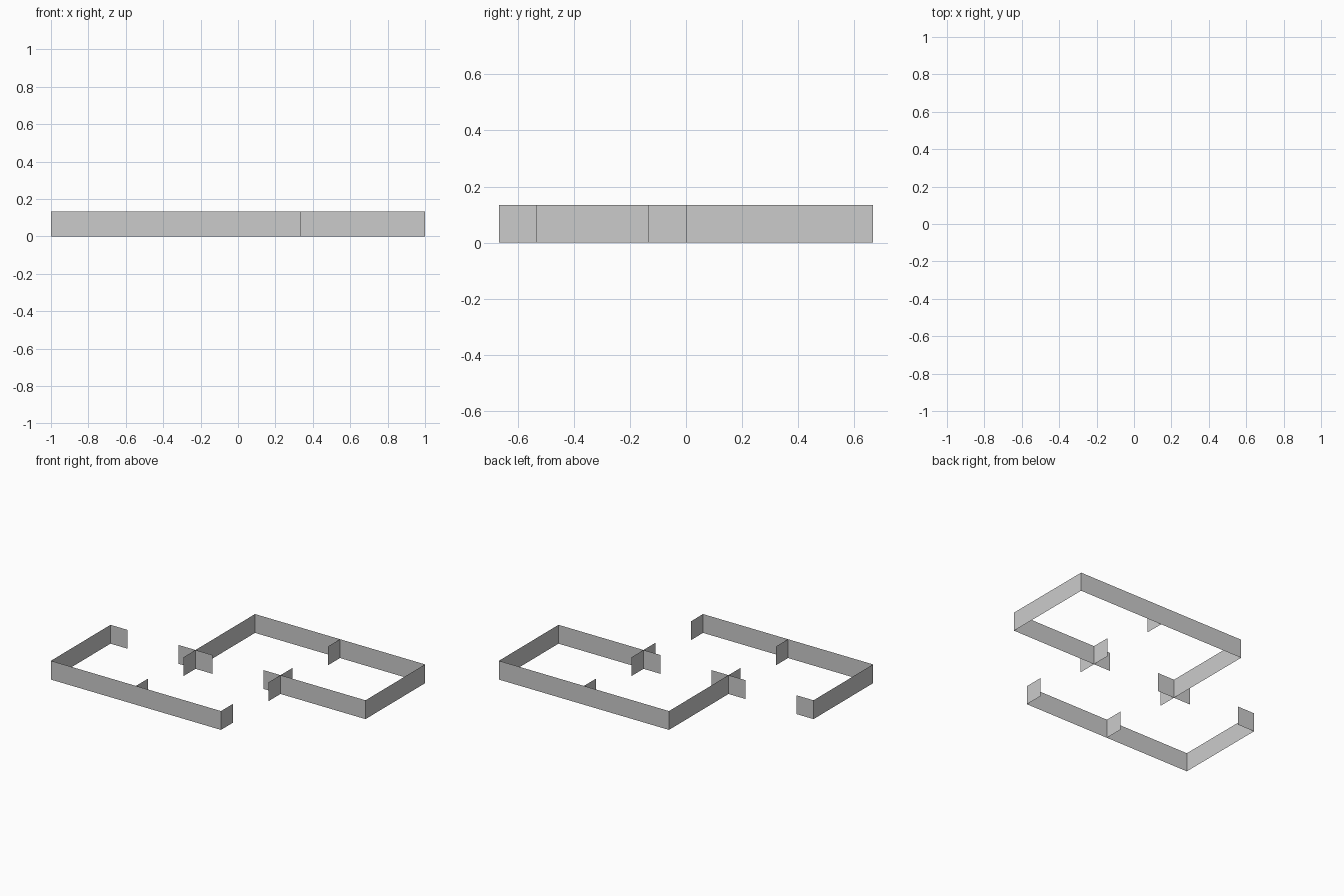
import bpy

if "Cube" in bpy.data.objects:
    bpy.data.objects.remove(bpy.data.objects["Cube"])

U = 2 / 15          # plan module, also the wall height
X, Y, M = 1.0, 5 * U, 2.5 * U   # outer half sizes and inner grid line


def wall(name, *plan):
    """Thin upright wall following a polyline in plan."""
    n = len(plan)
    verts = [(x, y, z) for z in (0, U) for x, y in plan]
    faces = [(i, i + 1, n + i + 1, n + i) for i in range(n - 1)]
    mesh = bpy.data.meshes.new(name)
    mesh.from_pydata(verts, [], faces)
    obj = bpy.data.objects.new(name, mesh)
    bpy.context.collection.objects.link(obj)


# Front left room: end stub, left wall, front wall, end stub
wall("front_left_walls", (-X + U, 0), (-X, 0), (-X, -Y), (M, -Y), (M, -Y + U))

# Back right room: partition, back wall, right wall, middle wall past the crossing
wall("back_right_walls", (-M, -U), (-M, Y), (X, Y), (X, 0), (M - U, 0))

# Short pieces crossing the inner wall ends
wall("left_cross_wall", (-M - U, 0), (-M + U, 0))
wall("right_cross_wall", (M, -U), (M, U))

# Short door jambs on the inside of the long outer walls
for name, s in (("front_jamb", -1), ("back_jamb", 1)):
    wall(name, (s * M, s * Y), (s * M, s * (Y - U)))
